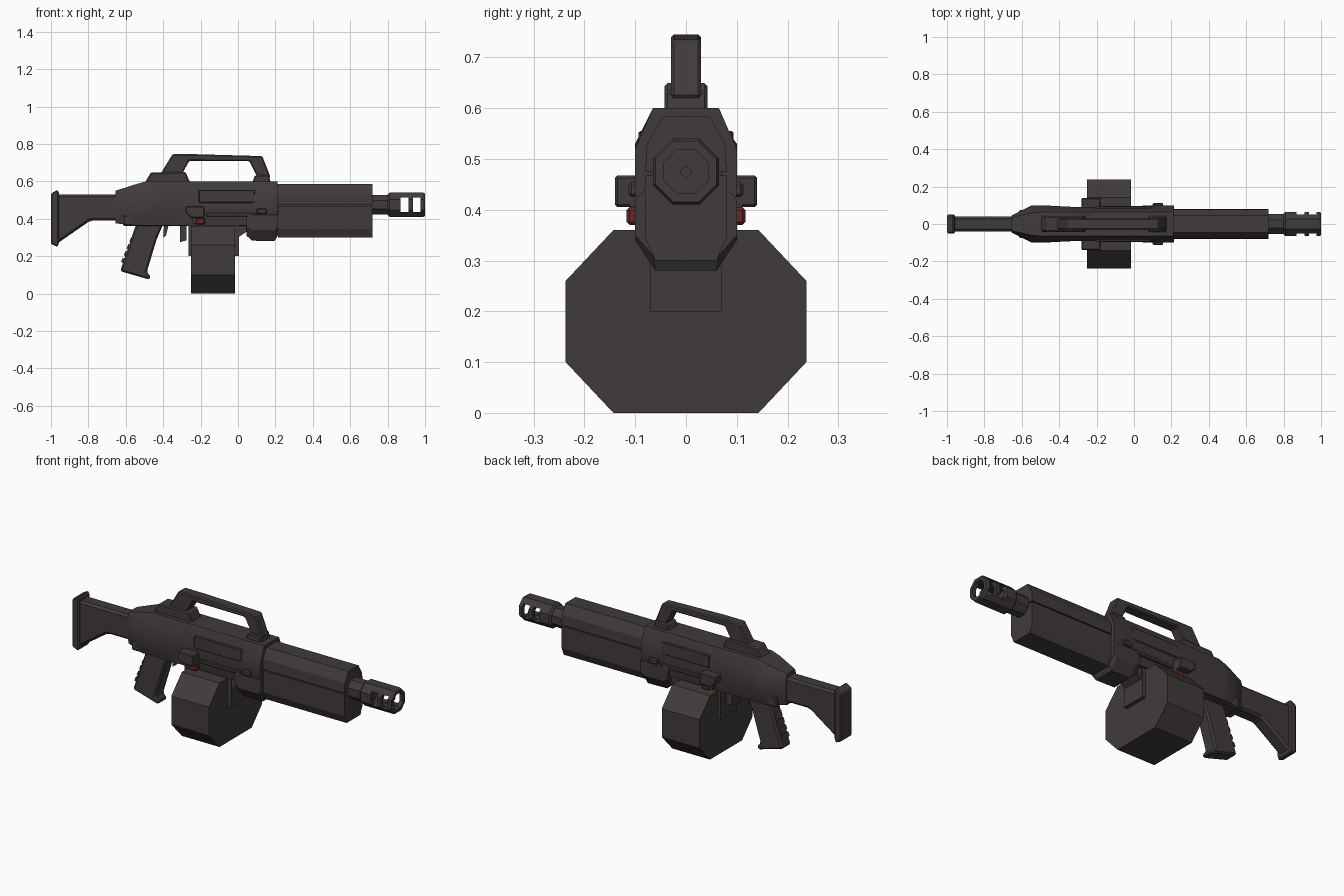
import bpy, bmesh, math
from mathutils import Vector

if "Cube" in bpy.data.objects:
    bpy.data.objects.remove(bpy.data.objects["Cube"])


def material(name, rgb):
    m = bpy.data.materials.new(name)
    m.use_nodes = True
    m.diffuse_color = (*rgb, 1)
    m.node_tree.nodes["Principled BSDF"].inputs["Base Color"].default_value = (*rgb, 1)
    return m


GUNMETAL = material("dark gunmetal", (0.052, 0.044, 0.043))
RED = material("dark red", (0.13, 0.02, 0.02))


def loft(name, rings, mat=GUNMETAL, bevel=0, closed=False):
    """Skin a list of equal-sized point rings, capping the ends unless closed."""
    bm = bmesh.new()
    loops = [[bm.verts.new(p) for p in ring] for ring in rings]
    pairs = list(zip(loops, loops[1:]))
    if closed:
        pairs.append((loops[-1], loops[0]))
    else:
        bm.faces.new(loops[0])
        bm.faces.new(loops[-1])
    for a, b in pairs:
        for i in range(len(a)):
            j = (i + 1) % len(a)
            bm.faces.new((a[i], a[j], b[j], b[i]))
    bmesh.ops.recalc_face_normals(bm, faces=bm.faces)
    mesh = bpy.data.meshes.new(name)
    bm.to_mesh(mesh)
    bm.free()
    mesh.materials.append(mat)
    ob = bpy.data.objects.new(name, mesh)
    bpy.context.collection.objects.link(ob)
    if bevel:
        mod = ob.modifiers.new("Bevel", "BEVEL")
        mod.width = bevel
        mod.segments = 1
    return ob


def side_prism(name, pts, half, mat=GUNMETAL, bevel=0, y=0):
    """Side profile in (x, z), extruded across y."""
    return loft(name, [[(x, y + s * half, z) for x, z in pts] for s in (-1, 1)], mat, bevel)


def box(name, x, y, z, mat=GUNMETAL, bevel=0):
    ring = [(y[0], z[0]), (y[1], z[0]), (y[1], z[1]), (y[0], z[1])]
    return loft(name, [[(a, *p) for p in ring] for a in x], mat, bevel)


def section(x, half):
    """Mirror a half outline of (y, z), listed from top to bottom."""
    return [(x, y, z) for y, z in half] + [(x, -y, z) for y, z in reversed(half)]


def octagon(x, apothem, zc=0.475):
    r = apothem / math.cos(math.pi / 8)
    return [(x, r * math.cos((i + 0.5) * math.pi / 4), zc + r * math.sin((i + 0.5) * math.pi / 4))
            for i in range(8)]


def smooth(ob, angle=35):
    bpy.ops.object.select_all(action="DESELECT")
    ob.select_set(True)
    bpy.context.view_layer.objects.active = ob
    bpy.ops.object.shade_smooth_by_angle(angle=math.radians(angle))


# Stock and butt plate
side_prism("stock", [(-0.97, 0.53), (-0.62, 0.53), (-0.62, 0.39), (-0.79, 0.39), (-0.97, 0.265)],
           0.04, bevel=0.012)
side_prism("butt_plate", [(-1, 0.535), (-0.965, 0.555), (-0.958, 0.54), (-0.958, 0.27),
                          (-0.965, 0.25), (-1, 0.265)], 0.05, bevel=0.006)

# Receiver: tapered rear, slightly pinched middle, squared front
receiver = loft("receiver", [
    section(-0.655, [(0.035, 0.55), (0.045, 0.52), (0.045, 0.42), (0.04, 0.375)]),
    section(-0.545, [(0.06, 0.585), (0.1, 0.53), (0.1, 0.43), (0.08, 0.365)]),
    section(-0.49, [(0.065, 0.6), (0.1, 0.52), (0.1, 0.43), (0.08, 0.365)]),
    section(-0.3, [(0.065, 0.6), (0.09, 0.53), (0.088, 0.44), (0.08, 0.365)]),
    section(0.06, [(0.065, 0.6), (0.09, 0.53), (0.088, 0.44), (0.08, 0.365)]),
    section(0.13, [(0.065, 0.6), (0.1, 0.52), (0.1, 0.43), (0.08, 0.365)]),
    section(0.21, [(0.065, 0.6), (0.1, 0.52), (0.1, 0.43), (0.08, 0.365)]),
])
smooth(receiver)
loft("receiver_nose", [
    section(0.045, [(0.08, 0.44), (0.098, 0.4), (0.098, 0.36), (0.07, 0.31)]),
    section(0.075, [(0.08, 0.44), (0.1, 0.42), (0.1, 0.34), (0.06, 0.283)]),
    section(0.195, [(0.08, 0.44), (0.1, 0.42), (0.1, 0.34), (0.06, 0.28)]),
    section(0.213, [(0.08, 0.44), (0.1, 0.42), (0.1, 0.35), (0.065, 0.31)]),
])
box("lower_rail", (-0.615, 0.05), (-0.075, 0.075), (0.36, 0.42), bevel=0.008)

# Handguard halves with a narrow seam between them
loft("upper_handguard", [section(x, [(0.045, 0.585), (0.077, 0.53), (0.08, 0.475)])
                         for x in (0.2, 0.72)])
loft("lower_handguard", [section(x, [(0.08, 0.468), (0.08, 0.345), (0.06, 0.3)])
                         for x in (0.215, 0.72)])
box("handguard_core", (0.2, 0.71), (-0.07, 0.07), (0.4, 0.5))

# Barrel and slotted muzzle brake
loft("barrel", [octagon(0.7, 0.053), octagon(0.81, 0.053)])
brake = loft("muzzle_brake", [octagon(0.8, 0.055), octagon(0.81, 0.065), octagon(0.99, 0.065),
                              octagon(1, 0.06), octagon(1, 0.043), octagon(0.84, 0.043),
                              octagon(0.84, 0.01), octagon(0.8, 0.01)], closed=True)
for i, x in enumerate((0.87, 0.935)):
    cutter = box(f"slot_cutter_{i}", (x, x + 0.042), (-0.1, 0.1), (0.435, 0.515))
    cutter.hide_render = True
    cutter.hide_set(True)
    cutter.display_type = "WIRE"
    mod = brake.modifiers.new("Slot", "BOOLEAN")
    mod.operation = "DIFFERENCE"
    mod.solver = "EXACT"
    mod.object = cutter
    # Apply the cut so that the cutter can go
    bpy.context.view_layer.update()
    mesh = bpy.data.meshes.new_from_object(brake.evaluated_get(bpy.context.evaluated_depsgraph_get()))
    brake.modifiers.clear()
    brake.data = mesh
    bpy.data.objects.remove(cutter)

# Carry handle and its feet
side_prism("carry_handle", [(-0.42, 0.63), (-0.35, 0.745), (-0.22, 0.745), (0.13, 0.735),
                            (0.175, 0.62), (0.105, 0.62), (0.06, 0.708), (-0.26, 0.71),
                            (-0.305, 0.63)], 0.03, bevel=0.006)
side_prism("handle_rear_foot", [(-0.5, 0.59), (-0.465, 0.648), (-0.28, 0.65), (-0.255, 0.59)],
           0.042, bevel=0.006)
side_prism("handle_front_foot", [(0.075, 0.59), (0.09, 0.632), (0.165, 0.635), (0.175, 0.59)],
           0.042, bevel=0.006)

# Ammunition drum and its housing
drum = loft("drum_magazine", [section(x, [(0.143, 0.36), (0.237, 0.26), (0.237, 0.1), (0.143, 0)])
                              for x in (-0.25, -0.015)])
box("magazine_well", (-0.265, 0.005), (-0.071, 0.071), (0.2, 0.4))
side_prism("well_front_lip", [(0, 0.38), (0.045, 0.38), (0.045, 0.33), (0, 0.3)], 0.065)
side_prism("well_rear_lip", [(-0.275, 0.37), (-0.31, 0.37), (-0.31, 0.275), (-0.275, 0.285)], 0.035)

# Pistol grip with backstrap ridges, and trigger
side_prism("pistol_grip", [(-0.545, 0.37), (-0.4, 0.37), (-0.435, 0.29), (-0.488, 0.115),
                           (-0.465, 0.09), (-0.475, 0.075), (-0.63, 0.12)], 0.04, bevel=0.012)
for i in range(4):
    ridge = box(f"grip_ridge_{i}", (-0.012, 0.02), (-0.03, 0.03), (-0.012, 0.012))
    ridge.location = Vector((-0.565, 0, 0.285)).lerp(Vector((-0.61, 0, 0.175)), i / 3)
    ridge.rotation_euler.y = math.radians(21)
side_prism("trigger", [(-0.395, 0.37), (-0.37, 0.37), (-0.385, 0.31), (-0.4, 0.3)], 0.012)

# Paired side details
for side, s in (("left", 1), ("right", -1)):
    box(f"{side}_port_cover", (-0.21, 0.09), sorted((s * 0.08, s * 0.094)), (0.485, 0.555), bevel=0.004)
    side_prism(f"{side}_latch", [(-0.28, 0.468), (-0.18, 0.468), (-0.18, 0.405), (-0.25, 0.405),
                                 (-0.28, 0.43)], 0.028, y=s * 0.112, bevel=0.005)
    side_prism(f"{side}_latch_arm", [(-0.25, 0.41), (-0.18, 0.41), (-0.19, 0.37), (-0.24, 0.375)],
               0.02, y=s * 0.09)
    box(f"{side}_red_button", (-0.225, -0.176), sorted((s * 0.09, s * 0.117)), (0.37, 0.405), RED, 0.006)
    box(f"{side}_side_rib", (-0.17, 0.1), sorted((s * 0.07, s * 0.096)), (0.412, 0.432), bevel=0.004)
    box(f"{side}_hinge_boss", (0.1, 0.155), sorted((s * 0.08, s * 0.113)), (0.425, 0.455), bevel=0.006)
